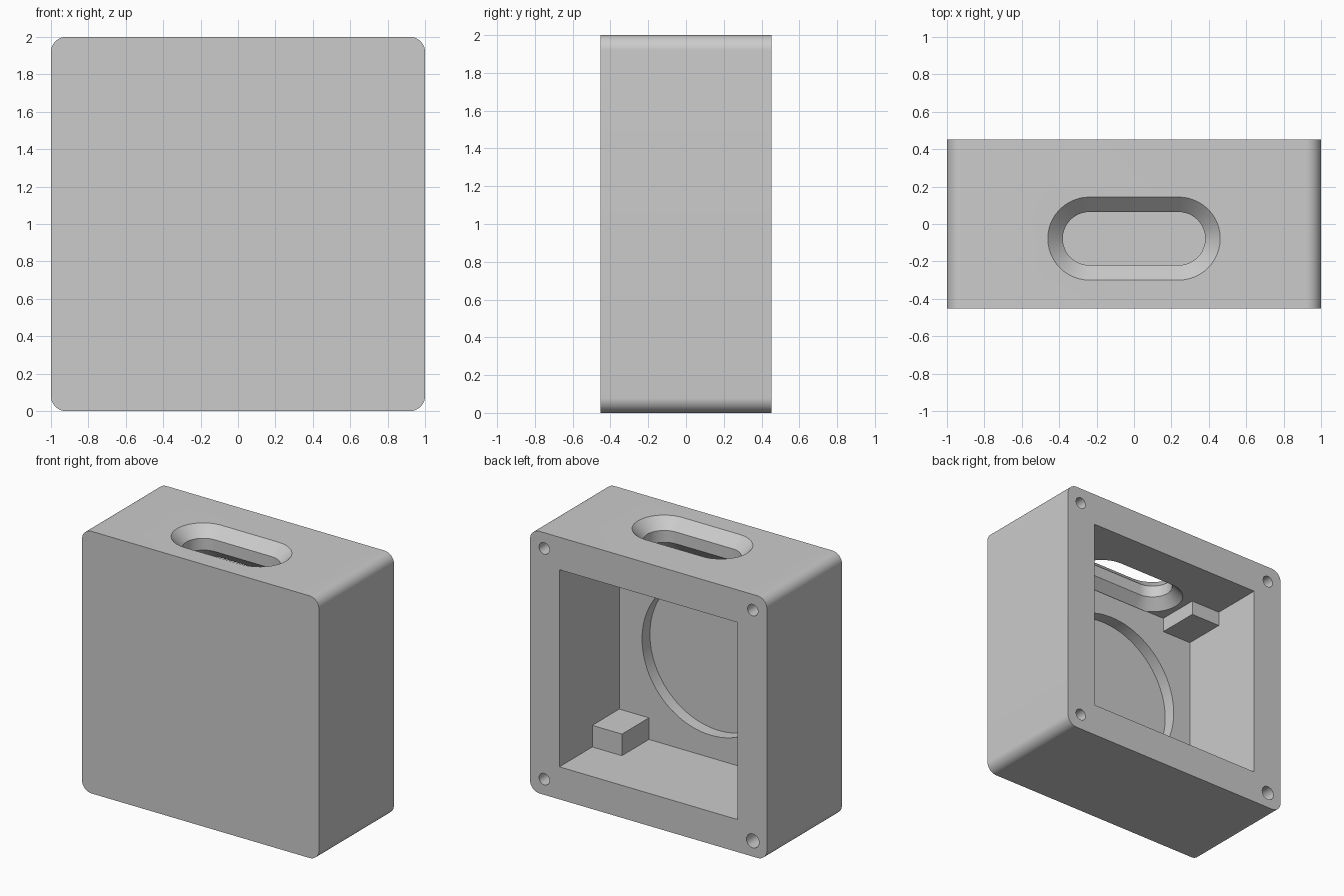
import bpy, bmesh, math

if "Cube" in bpy.data.objects:
    bpy.data.objects.remove(bpy.data.objects["Cube"], do_unlink=True)

grey = bpy.data.materials.new("light_grey")
grey.use_nodes = True
grey.diffuse_color = (0.6, 0.6, 0.6, 1)
grey.node_tree.nodes["Principled BSDF"].inputs["Base Color"].default_value = (0.6, 0.6, 0.6, 1)


def outline(hx, hy, r, steps=12):
    """Rounded rectangle; r = hx = hy gives a circle, r = 0 a plain one."""
    pts = []
    for i, (sx, sy) in enumerate([(1, 1), (-1, 1), (-1, -1), (1, -1)]):
        for k in range(steps + 1 if r else 1):
            a = math.pi / 2 * (i + k / steps)
            p = (sx * (hx - r) + r * math.cos(a), sy * (hy - r) + r * math.sin(a))
            if not pts or math.dist(p, pts[-1]) > 1e-5:
                pts.append(p)
    if math.dist(pts[0], pts[-1]) < 1e-5:
        pts.pop()
    return pts


def loft(name, rings, centre, axis="Y"):
    """Closed solid through (outline, level) rings stacked along the axis."""
    cx, cc = centre
    bm = bmesh.new()
    loops = []
    for pts, h in rings:
        loops.append([bm.verts.new((cx + a, h, cc + b) if axis == "Y" else (cx + a, cc + b, h))
                      for a, b in pts])
    for low, high in zip(loops, loops[1:]):
        for i in range(len(low)):
            j = (i + 1) % len(low)
            bm.faces.new((low[i], low[j], high[j], high[i]))
    bm.faces.new(loops[0])
    bm.faces.new(loops[-1])
    bmesh.ops.recalc_face_normals(bm, faces=bm.faces)
    mesh = bpy.data.meshes.new(name)
    bm.to_mesh(mesh)
    bm.free()
    mesh.materials.append(grey)
    obj = bpy.data.objects.new(name, mesh)
    bpy.context.collection.objects.link(obj)
    return obj


def straight(name, pts, low, high, centre):
    return loft(name, [(pts, low), (pts, high)], centre)


def cut(target, cutter):
    cutter.hide_render = True
    mod = target.modifiers.new("cut", "BOOLEAN")
    mod.operation, mod.solver, mod.object = "DIFFERENCE", "EXACT", cutter
    bpy.context.view_layer.objects.active = target
    bpy.ops.object.modifier_apply(modifier=mod.name)
    bpy.data.objects.remove(cutter, do_unlink=True)


BACK, INNER, HALF = 0.452, -0.27, 0.752

# Outer shell with rounded long edges
housing = straight("housing", outline(1, 1, 0.08), -BACK, BACK, (0, 1))

# Square cavity open at the back
cut(housing, straight("cavity", outline(HALF, HALF, 0), INNER, 0.6, (0, 1)))

# Shallow round recess in the inside of the front wall
cut(housing, straight("recess", outline(0.58, 0.58, 0.58, 24), INNER - 0.095, INNER + 0.1, (-0.02, 1)))

# Slot through the top wall, flared on both sides
wide, narrow = outline(0.461, 0.222, 0.222), outline(0.381, 0.142, 0.142)
over = outline(0.471, 0.232, 0.232)
cut(housing, loft("slot", [(wide, 1.749), (narrow, 1.83), (narrow, 1.92), (wide, 2), (over, 2.01)],
                  (0, -0.078), "Z"))

# Screw holes in the back rim
for sx in (-1, 1):
    for sz in (-1, 1):
        r = 0.053 if sx == sz == -1 else 0.044
        cut(housing, straight("screw_hole", outline(r, r, r, 6), 0.05, 0.6, (sx * 0.88, 1 + sz * 0.88)))

bpy.ops.object.select_all(action="DESELECT")
housing.select_set(True)
bpy.context.view_layer.objects.active = housing
bpy.ops.object.shade_smooth_by_angle(angle=math.radians(30))

# Corner blocks inside, against the front wall
for side, sx in (("left", 1), ("right", -1)):
    for place, sz, tall in (("top", 1, 0.11), ("bottom", -1, 0.165)):
        straight(f"{place}_{side}_block", outline(0.125, tall / 2, 0), INNER, INNER + 0.325,
                 (sx * (HALF - 0.125), 1 + sz * (HALF - tall / 2)))
